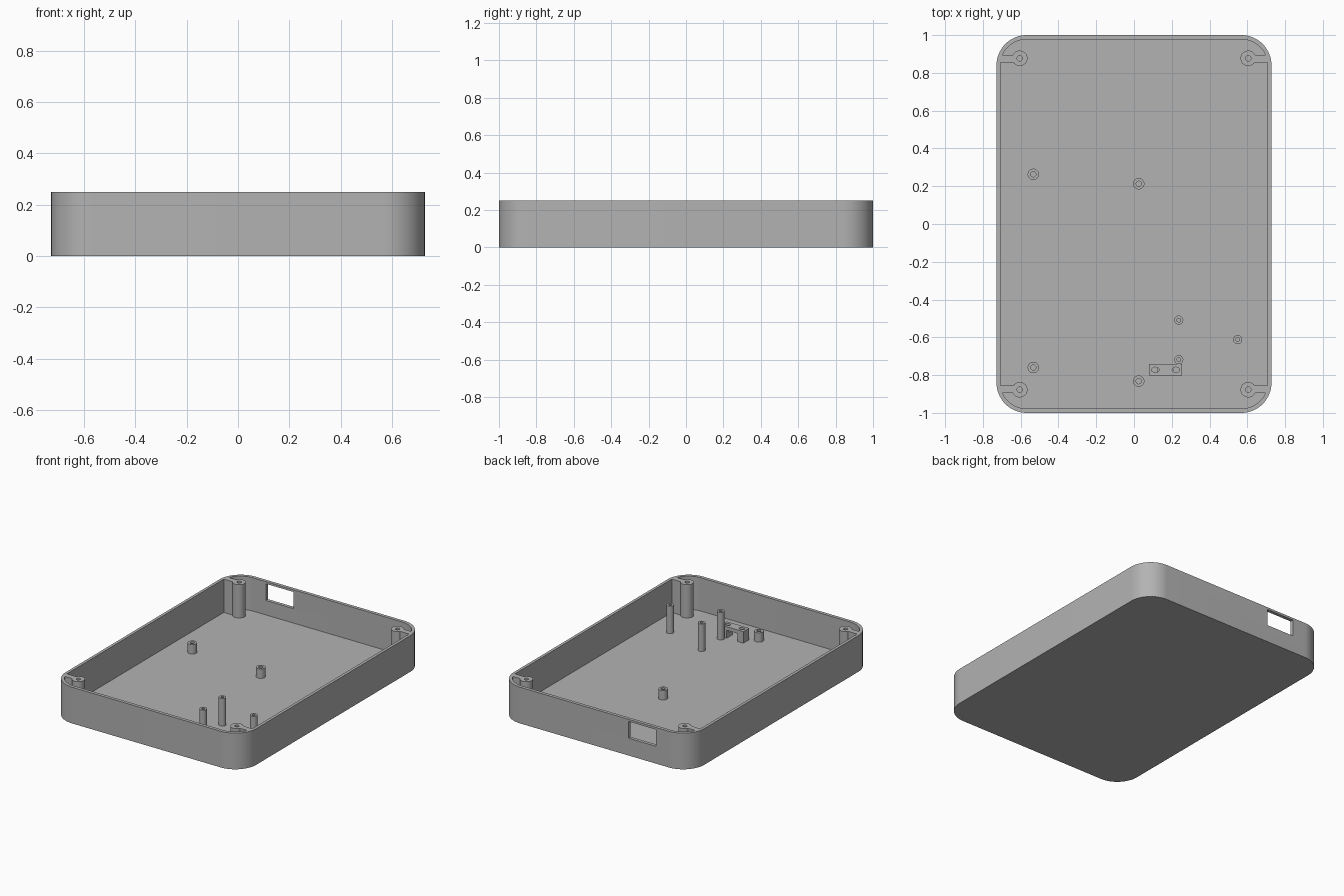
import bpy, bmesh
from math import sin, cos, pi, radians

cube = bpy.data.objects.get("Cube")
if cube:
    bpy.data.objects.remove(cube, do_unlink=True)

HEIGHT, FLOOR = 0.25, 0.02

grey = bpy.data.materials.new("plain grey")
grey.use_nodes = True
grey.diffuse_color = (0.45, 0.45, 0.45, 1)
grey.node_tree.nodes["Principled BSDF"].inputs["Base Color"].default_value = grey.diffuse_color


def finish(bm, name):
    bmesh.ops.recalc_face_normals(bm, faces=bm.faces)
    mesh = bpy.data.meshes.new(name)
    bm.to_mesh(mesh)
    bm.free()
    mesh.materials.append(grey)
    obj = bpy.data.objects.new(name, mesh)
    bpy.context.collection.objects.link(obj)
    return obj


def smooth(obj):
    bpy.ops.object.select_all(action='DESELECT')
    obj.select_set(True)
    bpy.context.view_layer.objects.active = obj
    bpy.ops.object.shade_smooth_by_angle(angle=radians(30))


def skin(loops, name):
    """Bridge stacked closed loops and cap both ends."""
    bm = bmesh.new()
    rings = [[bm.verts.new(p) for p in loop] for loop in loops]
    n = len(rings[0])
    for a, b in zip(rings, rings[1:]):
        for i in range(n):
            j = (i + 1) % n
            bm.faces.new((a[i], a[j], b[j], b[i]))
    bm.faces.new(rings[0])
    bm.faces.new(rings[-1])
    return finish(bm, name)


def rounded(hx, hy, r, z, steps=16):
    pts = []
    for k, (sx, sy) in enumerate(((1, 1), (-1, 1), (-1, -1), (1, -1))):
        for i in range(steps + 1):
            a = (k + i / steps) * pi / 2
            pts.append((sx * (hx - r) + r * cos(a), sy * (hy - r) + r * sin(a), z))
    return pts


def box(name, x0, x1, y0, y1, z0, z1):
    return skin([[(x0, y0, z), (x1, y0, z), (x1, y1, z), (x0, y1, z)]
                 for z in (z0, z1)], name)


def post(name, x, y, radius, hole, top, depth):
    """Round post with a blind screw hole in its top."""
    def circle(r, z):
        return [(x + r * cos(i * pi / 16), y + r * sin(i * pi / 16), z) for i in range(32)]
    smooth(skin([circle(radius, FLOOR - 0.005), circle(radius, top),
                 circle(hole, top), circle(hole, top - depth)], name))


def cut(obj, cutter):
    mod = obj.modifiers.new("cut", 'BOOLEAN')
    mod.operation, mod.solver, mod.object = 'DIFFERENCE', 'EXACT', cutter
    bpy.context.view_layer.objects.active = obj
    bpy.ops.object.modifier_apply(modifier=mod.name)
    bpy.data.objects.remove(cutter, do_unlink=True)


# Open tray with a window in the back wall
tray = skin([rounded(0.728, 1, 0.16, 0), rounded(0.728, 1, 0.16, HEIGHT),
             rounded(0.708, 0.977, 0.138, HEIGHT), rounded(0.708, 0.977, 0.138, FLOOR)], "tray")
cut(tray, box("window_cutter", -0.47, -0.26, 0.9, 1.1, 0.12, 0.235))
smooth(tray)

# Corner screw pillars, each tied to the side wall by a web
for sx, side in ((-1, "right"), (1, "left")):
    for sy, end in ((-1, "front"), (1, "back")):
        post(f"{end}_{side}_pillar", sx * 0.605, sy * 0.877, 0.041, 0.014, HEIGHT, 0.15)
        xs = sorted((sx * 0.638, sx * 0.712))
        ys = sorted((sy * 0.856, sy * 0.895))
        box(f"{end}_{side}_web", *xs, *ys, FLOOR - 0.005, HEIGHT)

# Short board standoffs
for i, (x, y) in enumerate(((-0.533, 0.263), (0.025, 0.213), (-0.533, -0.76), (0.025, -0.832))):
    post(f"short_standoff_{i + 1}", x, y, 0.03, 0.014, 0.085, 0.05)

# Tall slim standoffs
for i, (x, y) in enumerate(((0.237, -0.509), (0.237, -0.718), (0.549, -0.612))):
    post(f"tall_standoff_{i + 1}", x, y, 0.024, 0.01, 0.21, 0.1)

# Cable bridge: block with an opening below and two screw holes
bridge = box("cable_bridge", 0.079, 0.253, -0.803, -0.74, FLOOR - 0.005, 0.1)
cut(bridge, box("opening_cutter", 0.125, 0.207, -0.9, -0.7, 0, 0.075))
for x in (0.113, 0.222):
    hole = skin([[(x + 0.02 * cos(i * pi / 12), -0.772 + 0.014 * sin(i * pi / 12), z)
                  for i in range(24)] for z in (0.05, 0.12)], "hole_cutter")
    cut(bridge, hole)
smooth(bridge)
